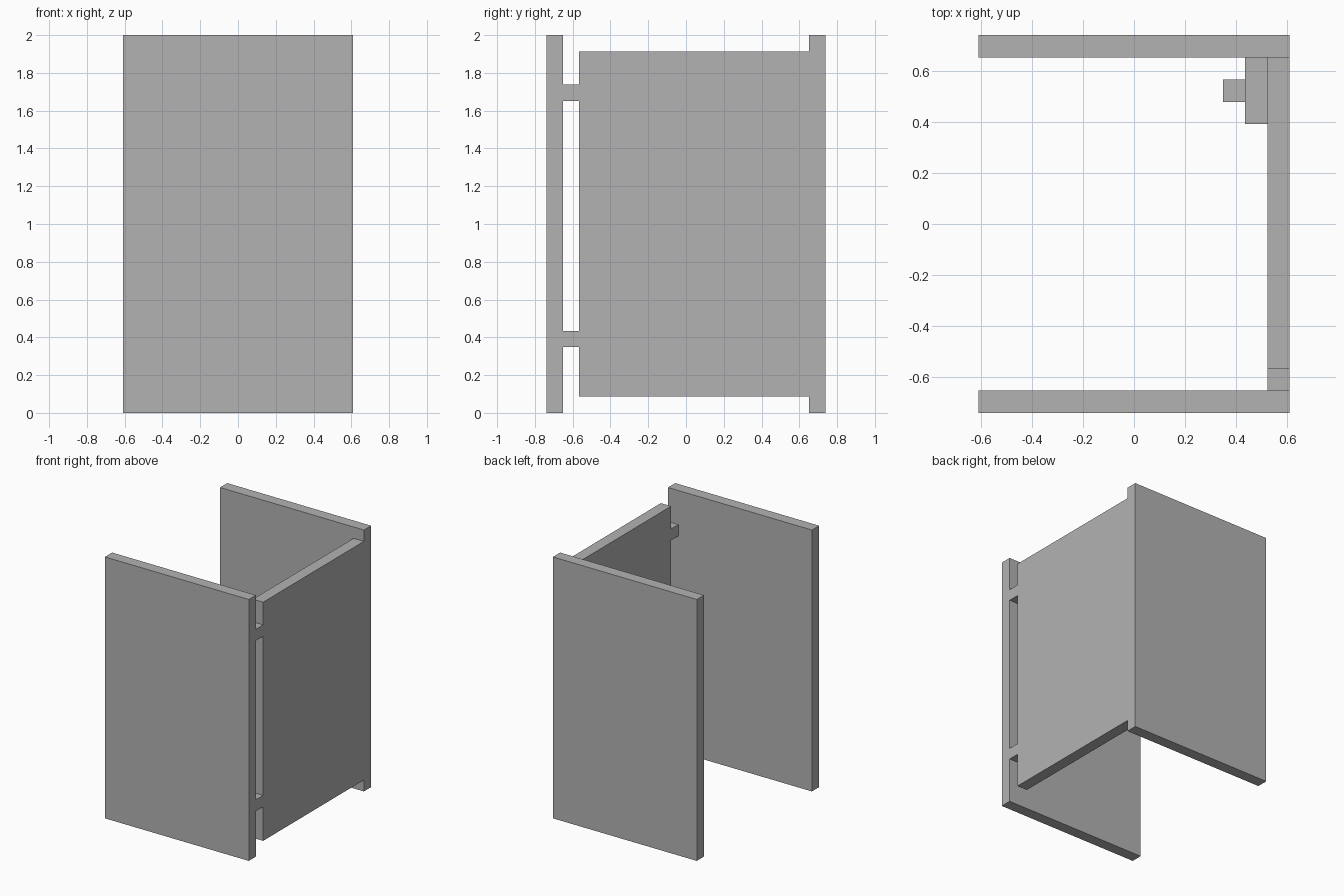
import bpy
import bmesh
from mathutils import Vector

cube = bpy.data.objects.get("Cube")
if cube:
    bpy.data.objects.remove(cube, do_unlink=True)

# The whole model sits on a regular unit grid
SIZE = Vector((14, 17, 23))
UNIT = 2 / SIZE.z
ORIGIN = Vector((-SIZE.x / 2, -SIZE.y / 2, 0))

GREY = (0.45, 0.45, 0.45, 1)
grey = bpy.data.materials.new("plain grey")
grey.use_nodes = True
grey.diffuse_color = GREY
grey.node_tree.nodes["Principled BSDF"].inputs["Base Color"].default_value = GREY


def box(name, low, high):
    """Add a box between two grid corners."""
    low, high = (UNIT * (Vector(c) + ORIGIN) for c in (low, high))
    bm = bmesh.new()
    bmesh.ops.create_cube(bm, size=1)
    bmesh.ops.scale(bm, vec=high - low, verts=bm.verts)
    bmesh.ops.translate(bm, vec=(low + high) / 2, verts=bm.verts)
    mesh = bpy.data.meshes.new(name)
    bm.to_mesh(mesh)
    bm.free()
    mesh.materials.append(grey)
    obj = bpy.data.objects.new(name, mesh)
    bpy.context.collection.objects.link(obj)
    return obj


# Two full-height walls
box("front_wall", (0, 0, 0), (14, 1, 23))
box("back_wall", (0, 16, 0), (14, 17, 23))

# Door panel between them, clear of the floor and the top
box("door_panel", (13, 2, 1), (14, 16, 22))

# Hinges joining the door to the front wall
for name, z in (("lower_hinge", 4), ("upper_hinge", 19)):
    box(name, (13, 1, z), (14, 2, z + 1))

# Knob on its plate, on the inner side of the door
box("knob_plate", (12, 13, 10), (13, 16, 13))
box("door_knob", (11, 14, 11), (12, 15, 12))
